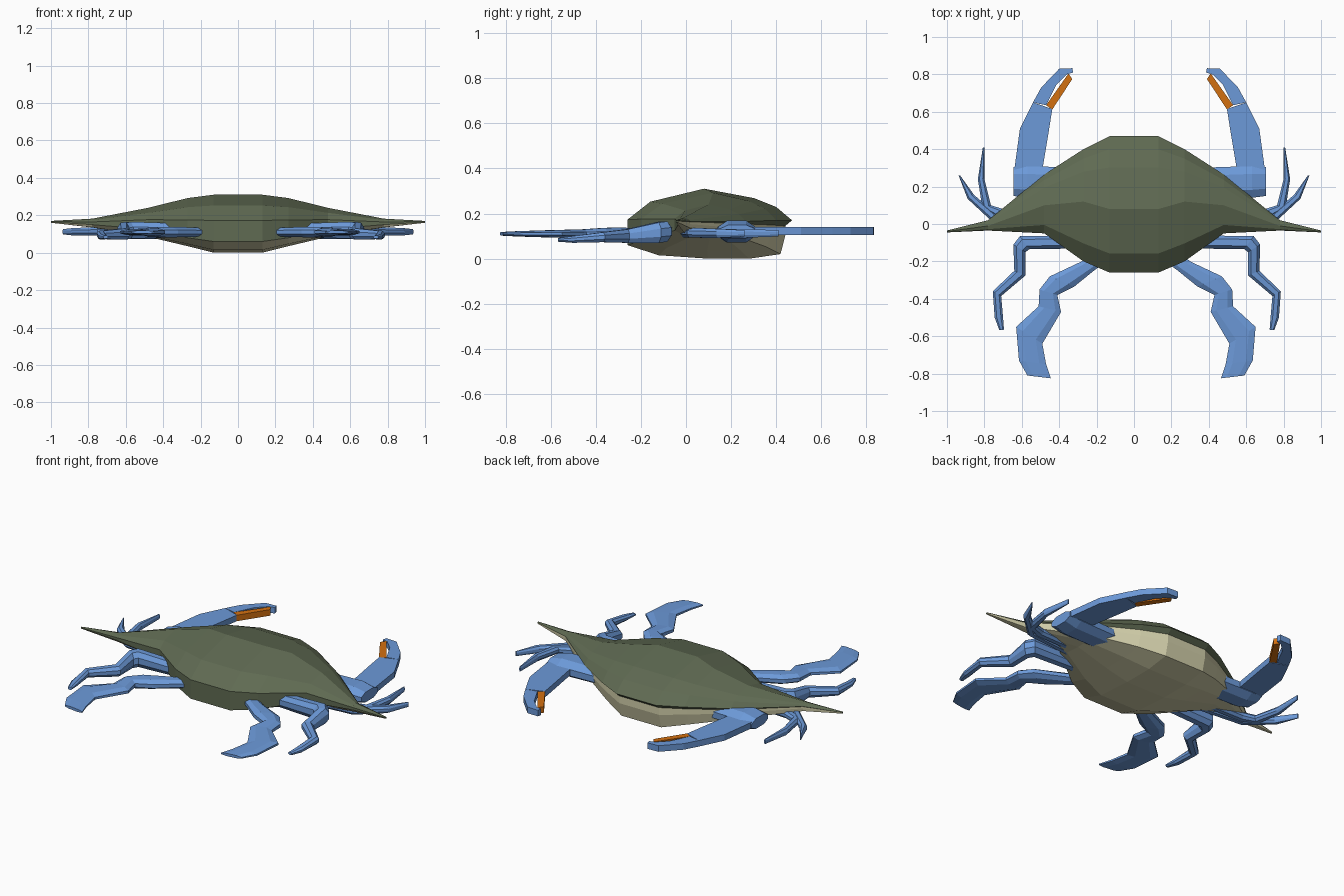
import bpy, bmesh


def material(name, rgb):
    m = bpy.data.materials.new(name)
    m.diffuse_color = (*rgb, 1)
    return m


GREEN = material("olive_green", (0.115, 0.145, 0.085))
CREAM = material("cream", (0.64, 0.62, 0.40))
BLUE = material("blue", (0.15, 0.32, 0.69))
ORANGE = material("orange", (0.65, 0.16, 0.005))


def loft(name, rings, mats, rule=lambda k: 0):
    """Skin a list of equal-length rings, cap both ends; rule picks the material per side."""
    bm = bmesh.new()
    vs = [[bm.verts.new(p) for p in r] for r in rings]
    n = len(rings[0])
    for a, b in zip(vs, vs[1:]):
        for k in range(n):
            f = bm.faces.new((a[k], a[(k + 1) % n], b[(k + 1) % n], b[k]))
            f.material_index = rule(k)
    bm.faces.new(vs[0])
    bm.faces.new(vs[-1])
    bmesh.ops.recalc_face_normals(bm, faces=bm.faces)
    me = bpy.data.meshes.new(name)
    bm.to_mesh(me)
    bm.free()
    for m in mats:
        me.materials.append(m)
    ob = bpy.data.objects.new(name, me)
    bpy.context.collection.objects.link(ob)


# Shell: cross-sections along x, green above and cream below
def shell_ring(x, yr, yd, yf, zr, zd, ze, zb):
    s = (yf - yr) / 0.73
    up = zd - ze
    y_at = lambda t: yr + t * (yf - yr)
    pts = [(yr, zr), (yr, zr + 0.45 * (zd - zr)),
           (yr + 0.3 * (yd - yr), zr + 0.77 * (zd - zr)), (yd, zd),
           (yd + 0.57 * (yf - yd), ze + 0.7 * up), (yd + 0.82 * (yf - yd), ze + 0.42 * up),
           (yf, ze), (yf - 0.03 * s, ze - 0.025 * s),
           (yf - 0.03 * s, zb + 0.6 * (ze - zb)), (y_at(0.93), zb + 0.02 * s),
           (y_at(0.74), zb), (y_at(0.49), zb), (y_at(0.19), zb + 0.015 * s)]
    return [(x, y, z) for y, z in pts]


half = [(0.13, -0.26, 0.08, 0.47, 0.06, 0.31, 0.17, 0.0),
        (0.27, -0.20, 0.12, 0.40, 0.08, 0.292, 0.17, 0.035),
        (0.48, -0.05, 0.10, 0.265, 0.125, 0.24, 0.165, 0.085),
        (0.78, -0.035, -0.01, 0.02, 0.15, 0.182, 0.165, 0.135),
        (1.0, -0.045, -0.04, -0.035, 0.164, 0.17, 0.167, 0.160)]
stations = [(-s[0], *s[1:]) for s in reversed(half)] + half
loft("shell", [shell_ring(*s) for s in stations], (GREEN, CREAM), lambda k: 0 if k <= 6 else 1)


# Limbs: stations are (outer x, y, inner x, y, centre z, half height), built on both sides
def limb(name, sts, mat=BLUE, edge=0.4, centre=0.0):
    across = (0, 0, .25, .75, 1, 1, .75, .25)
    rise = (-edge, edge, 1, 1, edge, -edge, -1, -1)
    for side, label in ((1, "right"), (-1, "left")):
        rings = []
        for ox, oy, ix, iy, z, h in sts:
            rings.append([(centre + side * (ox + t * (ix - ox) - centre),
                           oy + t * (iy - oy), z + r * h) for t, r in zip(across, rise)])
        loft(label + "_" + name, rings, (mat,))


# Claws
C, Z, H = 0.03, 0.122, 0.018
limb("claw_arm", [(0.34, 0.30, 0.34, 0.13, 0.12, 0.045),
                  (0.63, 0.31, 0.63, 0.14, 0.12, 0.048),
                  (0.705, 0.305, 0.705, 0.15, 0.12, 0.03)], centre=C)
limb("claw_palm", [(0.70, 0.29, 0.55, 0.29, Z, H), (0.67, 0.51, 0.515, 0.50, Z, H),
                   (0.60, 0.65, 0.497, 0.615, Z, H)], edge=1, centre=C)
limb("claw_upper_finger", [(0.60, 0.65, 0.53, 0.635, Z, H), (0.556, 0.73, 0.475, 0.745, Z, H),
                           (0.46, 0.83, 0.42, 0.80, Z, H), (0.39, 0.833, 0.385, 0.81, Z, H)],
     edge=1, centre=C)
limb("claw_lower_finger", [(0.53, 0.635, 0.497, 0.612, Z, H), (0.41, 0.805, 0.39, 0.775, Z, H)],
     ORANGE, edge=1, centre=C)

# Thin front legs
limb("front_leg", [(0.42, 0.02, 0.42, 0.07, 0.12, 0.025), (0.72, 0.03, 0.70, 0.08, 0.115, 0.022),
                   (0.81, 0.08, 0.765, 0.10, 0.112, 0.02), (0.835, 0.24, 0.80, 0.24, 0.112, 0.02),
                   (0.808, 0.41, 0.80, 0.41, 0.112, 0.014)])
limb("middle_leg", [(0.42, -0.03, 0.42, 0.02, 0.12, 0.025), (0.75, 0.005, 0.73, 0.05, 0.115, 0.022),
                    (0.89, 0.135, 0.855, 0.155, 0.112, 0.02),
                    (0.938, 0.26, 0.93, 0.26, 0.112, 0.014)])

# Rear walking legs
limb("rear_leg", [(0.28, -0.06, 0.28, -0.13, 0.12, 0.035), (0.64, -0.065, 0.59, -0.135, 0.12, 0.045),
                  (0.675, -0.11, 0.61, -0.15, 0.115, 0.045), (0.67, -0.25, 0.61, -0.275, 0.10, 0.03),
                  (0.785, -0.36, 0.74, -0.385, 0.095, 0.022), (0.775, -0.50, 0.73, -0.50, 0.085, 0.015),
                  (0.75, -0.568, 0.725, -0.565, 0.083, 0.008)], centre=0.015)

# Swimming paddles
limb("paddle_leg", [(0.21, -0.12, 0.14, -0.18, 0.11, 0.02), (0.30, -0.20, 0.235, -0.25, 0.11, 0.025),
                    (0.47, -0.28, 0.34, -0.335, 0.11, 0.028), (0.525, -0.35, 0.43, -0.38, 0.11, 0.026),
                    (0.53, -0.44, 0.41, -0.47, 0.11, 0.02), (0.65, -0.55, 0.51, -0.64, 0.11, 0.016),
                    (0.635, -0.73, 0.49, -0.75, 0.11, 0.012),
                    (0.59, -0.81, 0.465, -0.825, 0.11, 0.008)], centre=0.01)
